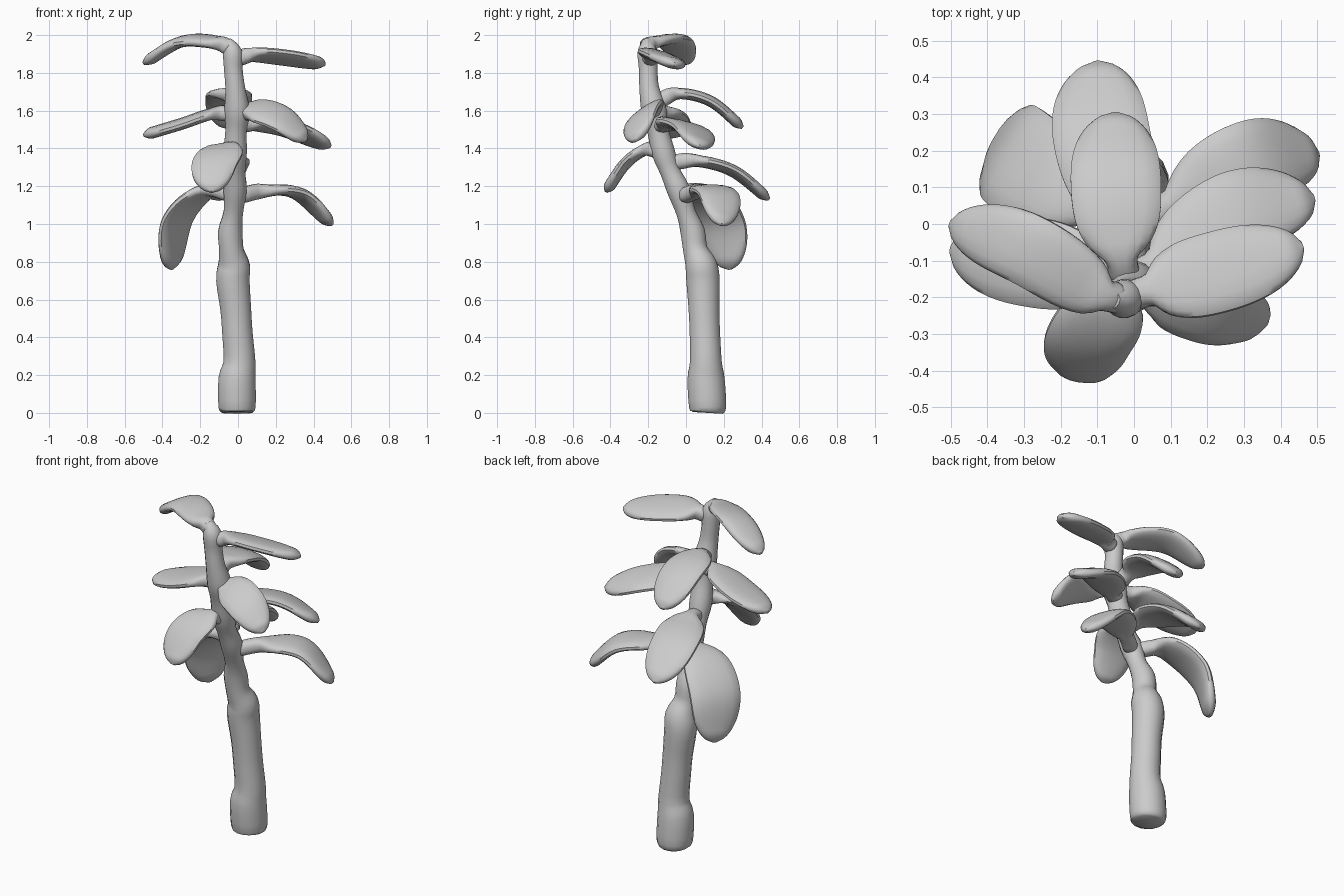
import bpy, bmesh, math
from mathutils import Vector


def spline(points, steps):
    """Catmull-Rom points through the given path."""
    p = [Vector(q) for q in points]
    p = [p[0] * 2 - p[1]] + p + [p[-1] * 2 - p[-2]]
    out = []
    n = len(p) - 3
    for k in range(steps + 1):
        s = min(k / steps * n, n - 1e-6)
        i, t = int(s), s - int(s)
        a, b, c, d = p[i:i + 4]
        out.append(0.5 * (2 * b + (c - a) * t + (2 * a - 5 * b + 4 * c - d) * t ** 2
                          + (3 * b - a - 3 * c + d) * t ** 3))
    return out


def sweep(name, path, sizes, side, sides=16, power=1.0):
    """Loft (super)elliptical rings (half width, half thickness) along a path."""
    bm = bmesh.new()
    rings = []
    for i, (c, (w, h)) in enumerate(zip(path, sizes)):
        tan = (path[min(i + 1, len(path) - 1)] - path[max(i - 1, 0)]).normalized()
        s = (side - tan * side.dot(tan)).normalized()
        n = s.cross(tan)
        ring = []
        for j in range(sides):
            a = 2 * math.pi * (j + 0.5) / sides
            x, y = (math.copysign(abs(f) ** power, f) for f in (math.cos(a), math.sin(a)))
            ring.append(bm.verts.new(c + s * x * w + n * y * h))
        rings.append(ring)
    for r, q in zip(rings, rings[1:]):
        for j in range(sides):
            k = (j + 1) % sides
            bm.faces.new((r[j], r[k], q[k], q[j]))
    bm.faces.new(rings[0][::-1])
    bm.faces.new(rings[-1])
    bmesh.ops.recalc_face_normals(bm, faces=bm.faces)
    me = bpy.data.meshes.new(name)
    bm.to_mesh(me)
    bm.free()
    ob = bpy.data.objects.new(name, me)
    bpy.context.collection.objects.link(ob)
    bpy.ops.object.select_all(action='DESELECT')
    ob.select_set(True)
    bpy.context.view_layer.objects.active = ob
    bpy.ops.object.shade_smooth_by_angle(angle=math.radians(50))


def leaf(name, path, width, side, start=0.22, thick=0.03, skew=1.05):
    """Short round stalk that widens into a thick, blunt paddle blade."""
    steps = 28
    ts = [1 - (1 - k / steps) ** 1.4 for k in range(steps + 1)]
    sizes = []
    for t in ts:
        u = max(0.0, (t - start) / (1 - start))
        blade = width / 2 * max(0.0, 1 - abs(2 * u ** skew - 1) ** 2.5) ** 0.55
        stalk = 0.042 * min(1, 0.5 + t * 5) * max(0, 1 - u * 1.5)
        w = max((blade ** 3 + stalk ** 3) ** (1 / 3), 0.012)
        h = max(stalk, thick * min(1, (1 - u) * 10 + 0.3))
        sizes.append((w, h))
    pts = spline(path, 300)
    sweep(name, [pts[round(300 * t)] for t in ts], sizes, Vector(side), power=0.85)


# Knobbly leaning trunk: x, y, z, radius
trunk = [(-0.005, 0.115, 0.0, 0.08), (-0.005, 0.115, 0.03, 0.1), (-0.005, 0.106, 0.18, 0.1),
         (0.008, 0.105, 0.27, 0.086), (-0.003, 0.1, 0.42, 0.082), (-0.012, 0.095, 0.55, 0.083),
         (-0.027, 0.09, 0.7, 0.09), (-0.022, 0.08, 0.78, 0.086), (-0.035, 0.05, 0.86, 0.066),
         (-0.04, 0.035, 0.96, 0.066), (-0.025, 0.0, 1.06, 0.052), (-0.015, -0.04, 1.18, 0.062),
         (-0.015, -0.085, 1.28, 0.054), (-0.015, -0.12, 1.38, 0.063), (-0.01, -0.15, 1.5, 0.057),
         (-0.005, -0.17, 1.6, 0.068), (-0.015, -0.195, 1.72, 0.053), (-0.025, -0.2, 1.82, 0.05),
         (-0.03, -0.205, 1.91, 0.052), (-0.06, -0.205, 1.97, 0.025)]
radii = spline([(t[3], 0, 0) for t in trunk], 57)
sweep("trunk", spline([t[:3] for t in trunk], 57), [(r.x, r.x) for r in radii], Vector((1, 0, 0)))

# Top tier
leaf("top_left_leaf", [(-0.03, -0.205, 1.92), (-0.11, -0.18, 1.96), (-0.3, -0.065, 1.965), (-0.5, 0.0, 1.85)],
     0.2, (0.45, 0.9, 0.15))
leaf("top_right_leaf", [(-0.02, -0.2, 1.87), (0.08, -0.17, 1.895), (0.25, -0.125, 1.88), (0.46, -0.06, 1.845)],
     0.23, (-0.3, 0.9, -0.22))
# Middle tier
leaf("middle_back_leaf", [(-0.02, -0.17, 1.63), (-0.04, -0.05, 1.69), (-0.05, 0.13, 1.65), (-0.05, 0.3, 1.51)],
     0.25, (1, 0, 0))
leaf("middle_left_leaf", [(-0.01, -0.16, 1.58), (-0.13, -0.13, 1.585), (-0.3, -0.1, 1.53), (-0.5, -0.07, 1.47)],
     0.25, (0.1, 0.95, 0.1))
leaf("middle_right_leaf", [(-0.01, -0.15, 1.52), (0.1, -0.09, 1.53), (0.28, 0.03, 1.5), (0.49, 0.07, 1.41)],
     0.24, (-0.4, 0.85, -0.2))
leaf("middle_front_leaf", [(0, -0.17, 1.58), (0.1, -0.2, 1.6), (0.23, -0.24, 1.555), (0.36, -0.27, 1.44)],
     0.22, (0.3, 0.75, 0.5), 0.1)
# Lower tier
leaf("lower_front_leaf", [(-0.015, -0.13, 1.38), (-0.05, -0.21, 1.395), (-0.125, -0.32, 1.32), (-0.14, -0.425, 1.17)],
     0.24, (1, -0.1, 0))
leaf("lower_back_leaf", [(-0.015, -0.1, 1.32), (-0.04, 0.05, 1.335), (-0.09, 0.25, 1.28), (-0.1, 0.44, 1.13)],
     0.27, (1, 0.1, 0.05))
leaf("lower_right_leaf", [(-0.015, -0.03, 1.14), (0.13, 0.07, 1.175), (0.32, 0.17, 1.16), (0.5, 0.19, 0.995)],
     0.23, (-0.4, 0.9, 0), 0.28)
leaf("lower_left_leaf", [(-0.015, -0.03, 1.15), (-0.17, 0.08, 1.175), (-0.32, 0.18, 1.02), (-0.355, 0.235, 0.76)],
     0.3, (0.5, 0.85, 0), 0.18, 0.034, 1.15)
